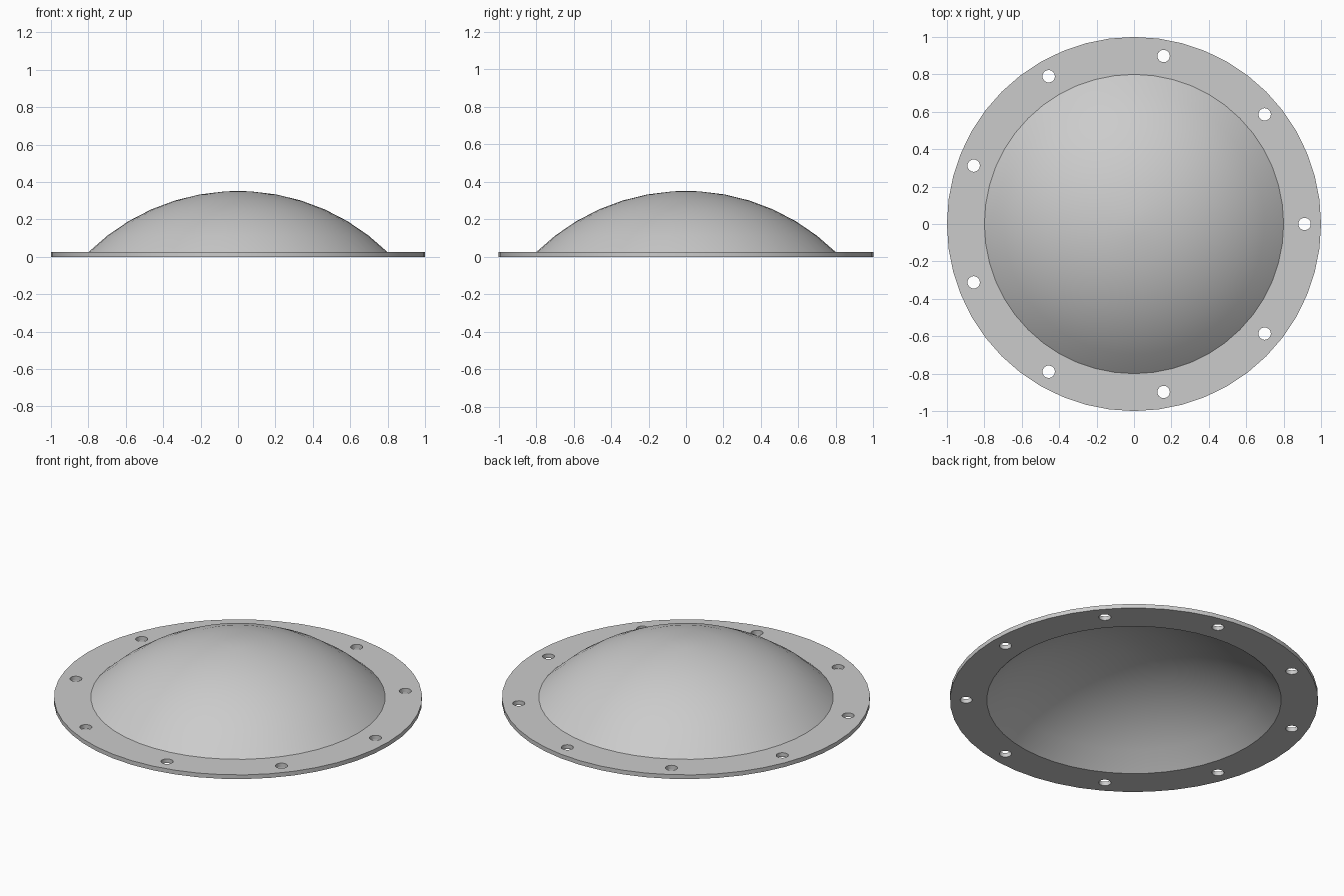
import bpy, bmesh, math

if "Cube" in bpy.data.objects:
    bpy.data.objects.remove(bpy.data.objects["Cube"])

SEG = 48            # sides of the round parts
RIM, T = 0.80, 0.025  # dome foot radius, plate thickness
R = 1.142           # sphere radius of the dome
APEX = 0.352

grey = bpy.data.materials.new("light grey")
grey.diffuse_color = (0.6, 0.6, 0.6, 1)
grey.use_nodes = True
grey.node_tree.nodes["Principled BSDF"].inputs["Base Color"].default_value = grey.diffuse_color


def lathe(name, profile):
    """Spin a closed (radius, z) profile about z; radius 0 becomes a pole."""
    bm = bmesh.new()
    rings = []
    for r, z in profile:
        n = 1 if r == 0 else SEG
        rings.append([bm.verts.new((r * math.cos(2 * math.pi * i / SEG),
                                    r * math.sin(2 * math.pi * i / SEG), z))
                      for i in range(n)])
    for a, b in zip(rings, rings[1:] + rings[:1]):
        if len(a) == len(b) == 1:
            continue
        for i in range(SEG):
            j = (i + 1) % SEG
            quad = [a[i % len(a)], a[j % len(a)], b[j % len(b)], b[i % len(b)]]
            bm.faces.new(list(dict.fromkeys(quad)))
    bmesh.ops.recalc_face_normals(bm, faces=bm.faces)
    mesh = bpy.data.meshes.new(name)
    bm.to_mesh(mesh)
    bm.free()
    ob = bpy.data.objects.new(name, mesh)
    bpy.context.collection.objects.link(ob)
    mesh.materials.append(grey)
    return ob


# Domed cover: flange outline, then outer arc up and inner arc back down
first, last = math.radians(3.5), math.asin(RIM / R)
angles = [last + (first - last) * i / 6 for i in range(7)] + [0]
outer = [(R * math.sin(a), APEX - R * (1 - math.cos(a))) for a in angles]
inner = [(r, z - T) for r, z in reversed(outer)]
inner[-1] = (RIM, 0)
cover = lathe("flanged_dome", [(1, 0), (1, T)] + outer + inner)

# Nine bolt holes through the flange
bm = bmesh.new()
for k in range(9):
    a = math.radians(40 * k)
    made = bmesh.ops.create_cone(bm, cap_ends=True, segments=24, radius1=0.033,
                                 radius2=0.033, depth=0.2)
    bmesh.ops.translate(bm, verts=made["verts"],
                        vec=(0.912 * math.cos(a), 0.912 * math.sin(a), 0))
mesh = bpy.data.meshes.new("bolt_hole_cutter")
bm.to_mesh(mesh)
bm.free()
mesh.materials.append(grey)
cutter = bpy.data.objects.new("bolt_hole_cutter", mesh)
bpy.context.collection.objects.link(cutter)
cutter.hide_render = True
cutter.hide_set(True)

cut = cover.modifiers.new("bolt_holes", 'BOOLEAN')
cut.operation = 'DIFFERENCE'
cut.solver = 'EXACT'
cut.object = cutter

# Apply the holes, then smooth the dome and keep the plate edges sharp
bpy.context.view_layer.objects.active = cover
cover.select_set(True)
bpy.ops.object.modifier_apply(modifier=cut.name)
bpy.ops.object.shade_smooth_by_angle(angle=math.radians(30))
